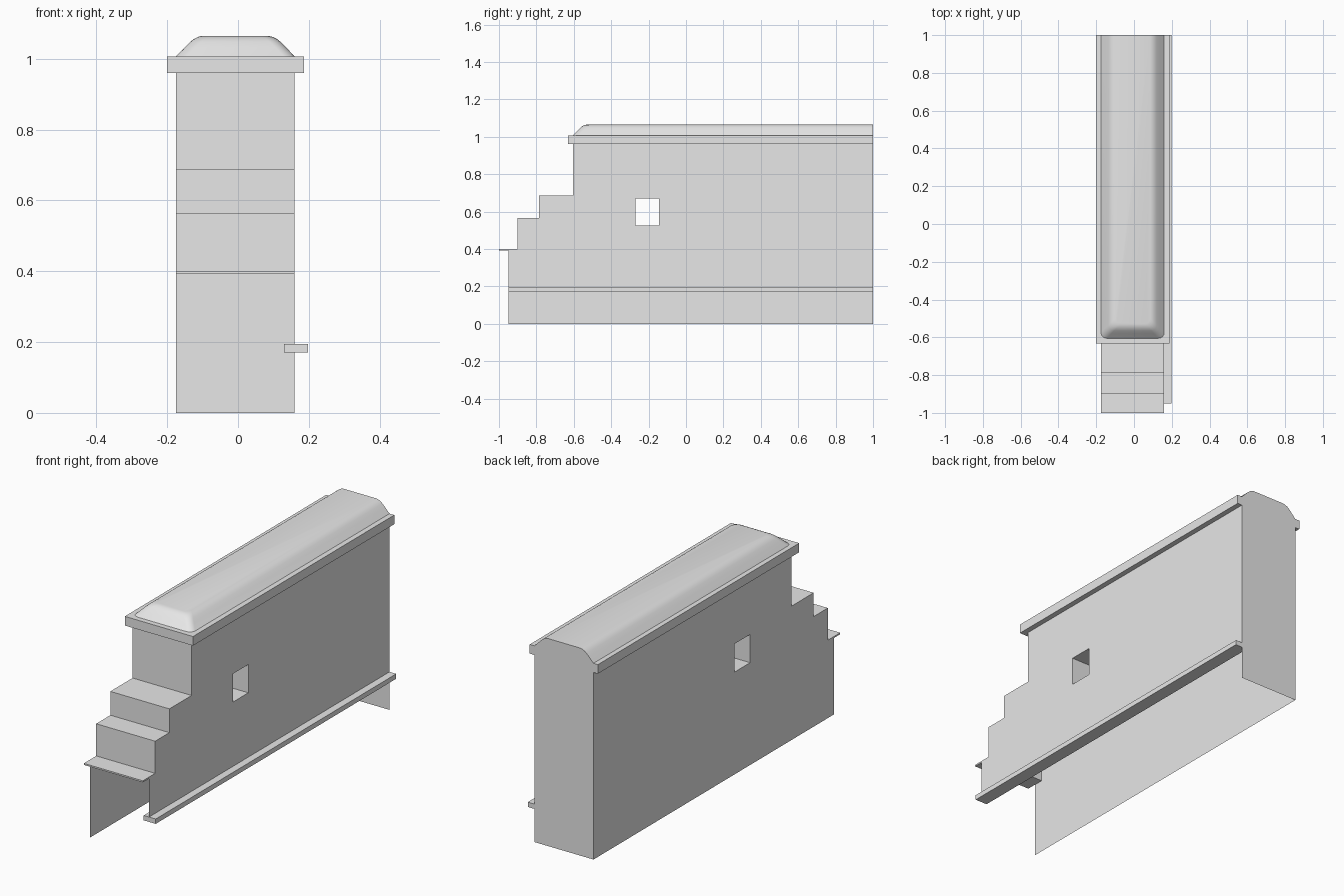
import bpy, bmesh, math

old = bpy.data.objects.get("Cube")
if old:
    bpy.data.objects.remove(old, do_unlink=True)

grey = bpy.data.materials.new("plain_grey")
grey.use_nodes = True
grey.diffuse_color = (0.8, 0.8, 0.8, 1)
grey.node_tree.nodes["Principled BSDF"].inputs["Base Color"].default_value = (0.8, 0.8, 0.8, 1)

LEFT, RIGHT, BACK, FRONT = -0.175, 0.16, 1.0, -0.605
CORNICE_LOW, CORNICE_TOP = 0.96, 1.007


def finish(name, bm, smooth=False):
    bmesh.ops.remove_doubles(bm, verts=bm.verts, dist=0.0001)
    bmesh.ops.recalc_face_normals(bm, faces=bm.faces)
    mesh = bpy.data.meshes.new(name)
    bm.to_mesh(mesh)
    bm.free()
    mesh.materials.append(grey)
    ob = bpy.data.objects.new(name, mesh)
    bpy.context.collection.objects.link(ob)
    if smooth:
        bpy.ops.object.select_all(action='DESELECT')
        ob.select_set(True)
        bpy.context.view_layer.objects.active = ob
        bpy.ops.object.shade_smooth_by_angle(angle=math.radians(40))
    return ob


def face(bm, points):
    return bm.faces.new([bm.verts.new(p) for p in points])


def box(name, x0, x1, y0, y1, z0, z1):
    bm = bmesh.new()
    bmesh.ops.create_cube(bm, size=1)
    for v in bm.verts:
        v.co = (x0 if v.co.x < 0 else x1,
                y0 if v.co.y < 0 else y1,
                z0 if v.co.z < 0 else z1)
    return finish(name, bm)


# Stepped outline (y, z) along the front, and the window outline
steps = [(-0.95, 0.395), (-0.9, 0.395), (-0.9, 0.562), (-0.785, 0.562),
         (-0.785, 0.685), (FRONT, 0.685), (FRONT, CORNICE_TOP)]
window = [(-0.27, 0.525), (-0.145, 0.525), (-0.145, 0.67), (-0.27, 0.67)]


def side_wall(bm, x, bottom):
    edges = []
    outline = [(-0.95, bottom)] + steps + [(BACK, CORNICE_TOP), (BACK, bottom)]
    for loop in (outline, window):
        vs = [bm.verts.new((x, y, z)) for y, z in loop]
        edges += [bm.edges.new((vs[i - 1], vs[i])) for i in range(len(vs))]
    bmesh.ops.triangle_fill(bm, edges=edges, use_beauty=True, normal=(1, 0, 0))


# Hollow body, open beneath and below the lowest step
bm = bmesh.new()
side_wall(bm, LEFT, 0)
side_wall(bm, RIGHT, 0.18)
runs = list(zip(steps, steps[1:])) + list(zip(window, window[1:] + window[:1]))
for (y0, z0), (y1, z1) in runs:
    face(bm, [(LEFT, y0, z0), (RIGHT, y0, z0), (RIGHT, y1, z1), (LEFT, y1, z1)])
face(bm, [(LEFT, BACK, 0), (RIGHT, BACK, 0), (RIGHT, BACK, 0.18),
          (RIGHT, BACK, CORNICE_TOP), (LEFT, BACK, CORNICE_TOP)])
finish("stepped_body", bm)

# Thin treads
treads = [("lower_tread", -1.0, -0.9, 0.4), ("middle_tread", -0.9, -0.785, 0.565),
          ("upper_tread", -0.785, FRONT, 0.687)]
for name, y0, y1, top in treads:
    box(name, LEFT, RIGHT, y0, y1, top - 0.008, top)

# Cornice band and low side ledge
box("cornice", -0.2, 0.187, -0.632, BACK, CORNICE_LOW, CORNICE_TOP)
box("side_ledge", 0.13, 0.198, -0.95, BACK, 0.17, 0.195)

# Domed roof: stacked outlines, inset as they rise, with rounded front corners
bm = bmesh.new()
radius = 0.03
rings = []
for inset, rise in [(0, 0), (0.025, 0.026), (0.04, 0.041), (0.05, 0.049), (0.062, 0.055), (0.075, 0.058)]:
    xl, xr, yf = LEFT + inset, RIGHT - inset, FRONT + inset
    pts = [(xl, BACK)]
    for cx, start in ((xl + radius, 180), (xr - radius, 270)):
        for k in range(5):
            a = math.radians(start + 22.5 * k)
            pts.append((cx + radius * math.cos(a), yf + radius + radius * math.sin(a)))
    pts.append((xr, BACK))
    rings.append([bm.verts.new((x, y, CORNICE_TOP + rise)) for x, y in pts])
for low, high in zip(rings, rings[1:]):
    for i in range(len(low) - 1):
        bm.faces.new((low[i], low[i + 1], high[i + 1], high[i]))
bm.faces.new(rings[-1])
bm.faces.new([r[0] for r in rings] + [r[-1] for r in reversed(rings)])
finish("domed_roof", bm, smooth=True)
